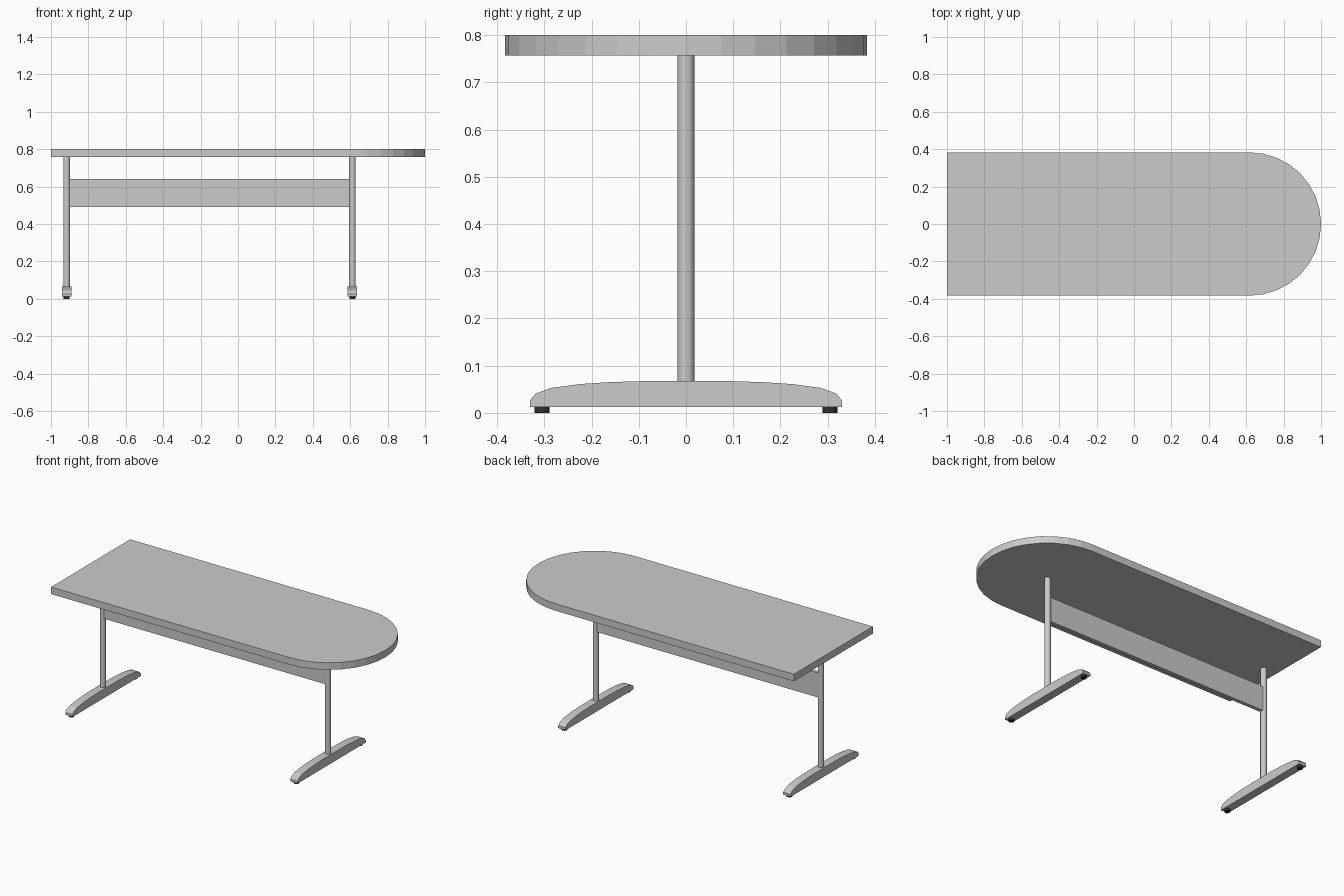
import bpy, bmesh, math
from mathutils import Vector

if "Cube" in bpy.data.objects:
    bpy.data.objects.remove(bpy.data.objects["Cube"])


def prism(name, points, offset):
    """Extrude a closed outline along a vector."""
    bm = bmesh.new()
    face = bm.faces.new([bm.verts.new(p) for p in points])
    geom = bmesh.ops.extrude_face_region(bm, geom=[face])["geom"]
    verts = [g for g in geom if isinstance(g, bmesh.types.BMVert)]
    bmesh.ops.translate(bm, verts=verts, vec=Vector(offset))
    bmesh.ops.recalc_face_normals(bm, faces=bm.faces[:])
    mesh = bpy.data.meshes.new(name)
    bm.to_mesh(mesh)
    bm.free()
    obj = bpy.data.objects.new(name, mesh)
    bpy.context.collection.objects.link(obj)
    return obj


def cylinder(name, x, y, z0, z1, radius, sides):
    bpy.ops.mesh.primitive_cylinder_add(
        vertices=sides, radius=radius, depth=z1 - z0, location=(x, y, (z0 + z1) / 2))
    obj = bpy.context.object
    obj.name = name
    bpy.ops.object.shade_smooth_by_angle(angle=math.radians(40))
    return obj


dark = bpy.data.materials.new("dark_rubber")
dark.diffuse_color = (0.03, 0.03, 0.03, 1)
dark.use_nodes = True
dark.node_tree.nodes["Principled BSDF"].inputs["Base Color"].default_value = dark.diffuse_color

# Tabletop: square left end, half-round right end
R, TOP, UNDER = 0.383, 0.80, 0.757
outline = [(-1, R, UNDER), (-1, -R, UNDER)]
for i in range(17):
    a = -math.pi / 2 + math.pi * i / 16
    outline.append((1 - R + R * math.cos(a), R * math.sin(a), UNDER))
prism("tabletop", outline, (0, 0, TOP - UNDER))

# Arched foot profile (half), mirrored across y = 0
half = [(0.33, 0.012), (0.33, 0.027), (0.318, 0.041), (0.285, 0.053),
        (0.225, 0.061), (0.165, 0.065), (0.10, 0.067)]
profile = half + [(-y, z) for y, z in reversed(half)]

# Leg assemblies: post, foot and two glides
LEGS = {"left": -0.916, "right": 0.611}
for side, x in LEGS.items():
    cylinder(side + "_post", x, 0, 0.06, UNDER + 0.001, 0.018, 16)
    prism(side + "_foot", [(x - 0.025, y, z) for y, z in profile], (0.05, 0, 0))
    for end, y in (("front", -0.305), ("back", 0.305)):
        glide = cylinder(f"{side}_{end}_glide", x, y, 0, 0.0125, 0.016, 16)
        glide.data.materials.append(dark)

# Modesty panel spanning the posts
x0, x1 = LEGS["left"] + 0.012, LEGS["right"] - 0.012
prism("modesty_panel",
      [(x0, -0.011, 0.49), (x1, -0.011, 0.49), (x1, -0.011, 0.64), (x0, -0.011, 0.64)],
      (0, 0.022, 0))
